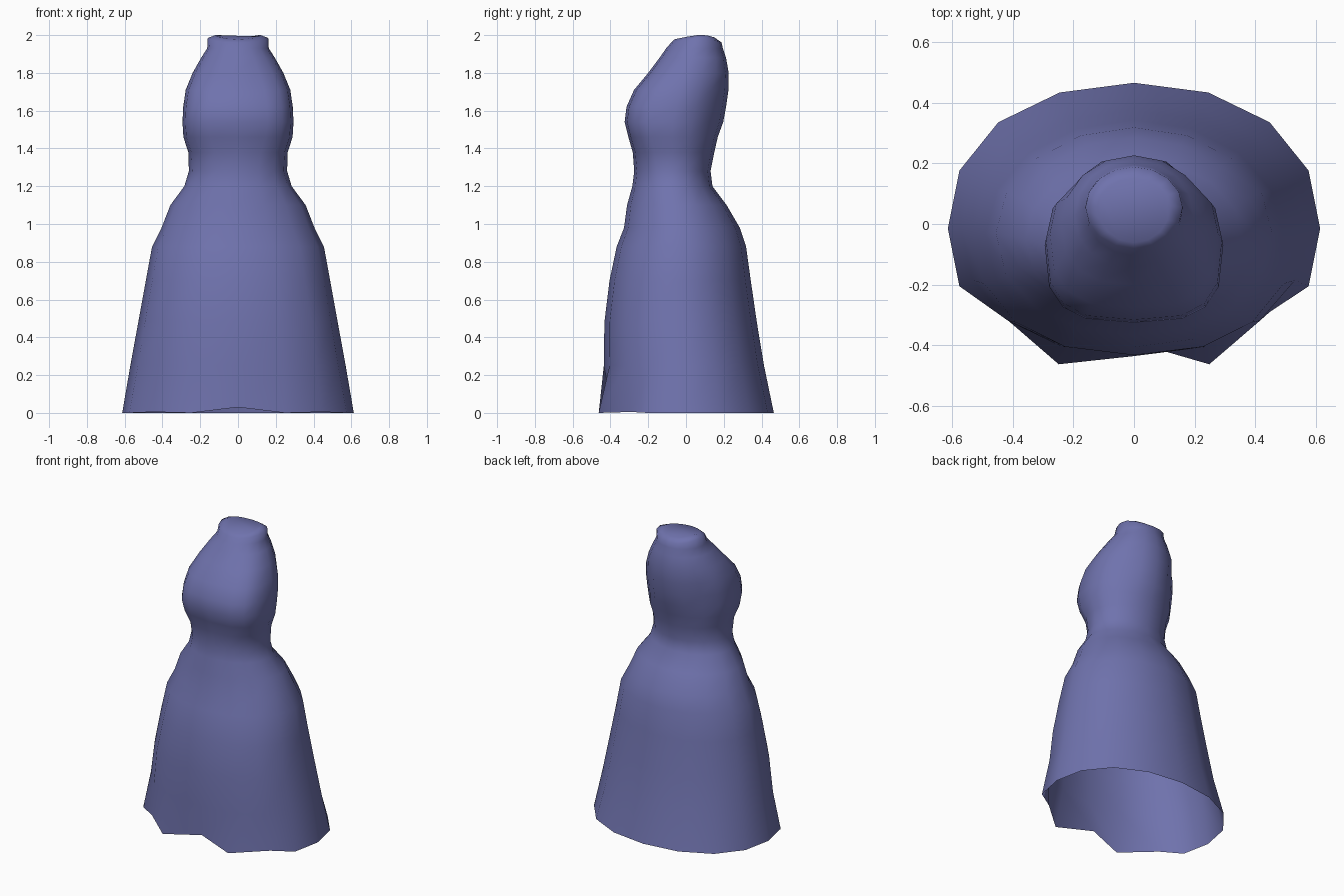
import bpy, bmesh, math

SEG = 16
# height, half width, front y, widest y, back y, front squareness (1 = ellipse)
RINGS = [
    (0.25, 0.570, -0.435, -0.01, 0.413, 0.92),
    (0.48, 0.528, -0.432, -0.02, 0.375, 0.88),
    (0.70, 0.488, -0.405, -0.03, 0.343, 0.92),
    (0.88, 0.455, -0.367, -0.03, 0.318, 0.95),
    (0.98, 0.405, -0.328, -0.04, 0.285, 1.0),
    (1.10, 0.358, -0.312, -0.05, 0.215, 1.0),
    (1.20, 0.284, -0.284, -0.07, 0.140, 0.95),
    (1.28, 0.260, -0.274, -0.07, 0.130, 0.9),
    (1.38, 0.263, -0.282, -0.07, 0.150, 0.8),
    (1.46, 0.289, -0.305, -0.07, 0.168, 0.7),
    (1.54, 0.294, -0.325, -0.07, 0.197, 0.65),
    (1.62, 0.290, -0.315, -0.05, 0.212, 0.65),
    (1.71, 0.277, -0.275, -0.03, 0.225, 0.7),
    (1.80, 0.240, -0.200, 0.00, 0.226, 0.8),
    (1.88, 0.195, -0.140, 0.03, 0.212, 0.9),
    (1.93, 0.163, -0.105, 0.05, 0.195, 1.0),
]


def power(v, p):
    return math.copysign(abs(v) ** p, v) if abs(v) > 1e-6 else 0.0


def ring(bm, z, hw, front, mid, back, sq):
    verts = []
    for i in range(SEG):
        a = 2 * math.pi * i / SEG
        c, s = math.cos(a), math.sin(a)
        p = sq if s < 0 else 1.0
        x = hw * power(c, p)
        y = mid + power(s, p) * ((back - mid) if s > 0 else (mid - front))
        # hollows beside the shoulder blades
        if 1.5 < z < 1.75 and i in (2, 6):
            x, y = x * 0.97, y - 0.015
        verts.append(bm.verts.new((x, y, z)))
    return verts


bm = bmesh.new()

# wavy hem: half outline from back to front, mirrored
half = [(0, .465, 0), (.245, .433, 0), (.447, .335, 0), (.575, .176, 0), (.613, -.015, 0),
        (.575, -.205, 0), (.447, -.29, .005), (.248, -.462, 0), (0, -.39, .03)]
hem = []
for i in range(SEG):
    k = (4 - i) % SEG
    x, y, z = half[min(k, SEG - k)]
    hem.append(bm.verts.new((x if k <= 8 else -x, y, z)))

loops = [hem] + [ring(bm, *r) for r in RINGS]

# tilted neck edge, rising to the back
for hw, front, mid, back, drop in ((0.160, -0.080, 0.055, 0.188, 0.015),
                                   (0.120, -0.062, 0.060, 0.150, 0.0)):
    loop = ring(bm, 2.0 - drop, hw, front, mid, back, 1.0)
    for v in loop:
        v.co.z -= max(0.0, 0.05 - v.co.y) * 0.2 + max(0.0, v.co.y - 0.11) * 0.3
    loops.append(loop)

for lo, hi in zip(loops, loops[1:]):
    for i in range(SEG):
        j = (i + 1) % SEG
        bm.faces.new((lo[i], lo[j], hi[j], hi[i]))

# closed neck
bm.faces.new(loops[-1])

mesh = bpy.data.meshes.new("dress")
bm.to_mesh(mesh)
bm.free()
dress = bpy.data.objects.new("dress", mesh)
bpy.context.collection.objects.link(dress)
for p in mesh.polygons:
    p.use_smooth = True

mat = bpy.data.materials.new("blue_cloth")
mat.diffuse_color = (0.16, 0.17, 0.42, 1)
mesh.materials.append(mat)
